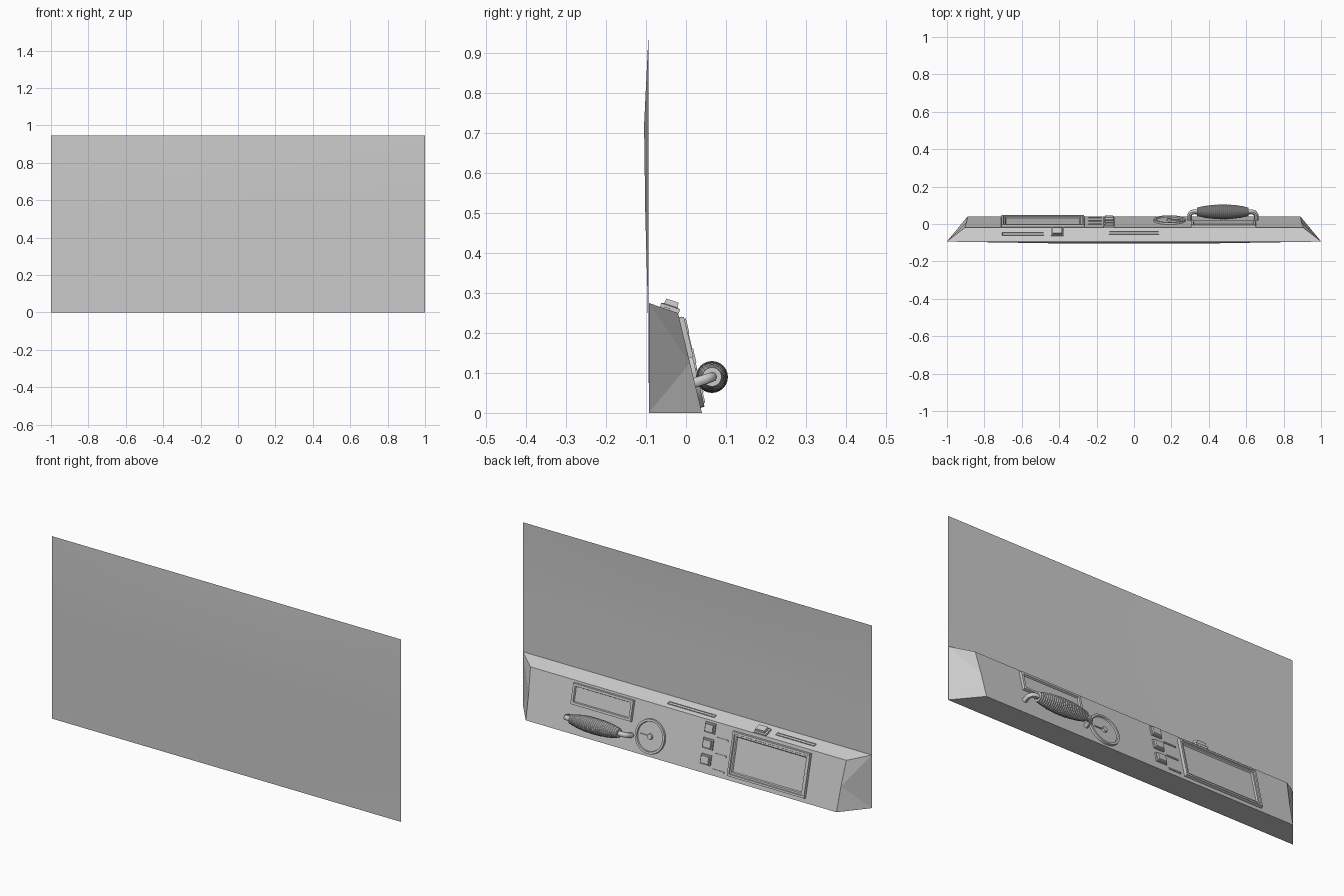
import bpy, bmesh, math
from mathutils import Vector

if "Cube" in bpy.data.objects:
    bpy.data.objects.remove(bpy.data.objects["Cube"])

grey = bpy.data.materials.new("light_grey")
grey.diffuse_color = (0.6, 0.6, 0.6, 1)
grey.use_nodes = True
grey.node_tree.nodes["Principled BSDF"].inputs["Base Color"].default_value = grey.diffuse_color


def finish(name, bm, smooth=None, fix=True):
    if fix:
        bmesh.ops.recalc_face_normals(bm, faces=bm.faces)
    mesh = bpy.data.meshes.new(name)
    bm.to_mesh(mesh)
    bm.free()
    ob = bpy.data.objects.new(name, mesh)
    bpy.context.collection.objects.link(ob)
    mesh.materials.append(grey)
    if smooth:
        bpy.context.view_layer.objects.active = ob
        ob.select_set(True)
        bpy.ops.object.shade_smooth_by_angle(angle=math.radians(smooth))
        ob.select_set(False)
    return ob


def bridge(bm, loops, caps=(True, True)):
    """Join rings of vertices with quads and close the chosen ends."""
    for a, b in zip(loops, loops[1:]):
        n = len(a)
        for i in range(n):
            j = (i + 1) % n
            bm.faces.new((a[i], a[j], b[j], b[i]))
    if caps[0]:
        bm.faces.new(loops[0][::-1])
    if caps[1]:
        bm.faces.new(loops[-1])


# Sloping surfaces of the console: origin, direction along slope, normal
REAR = (Vector((0, .04, 0)), Vector((0, -.06, .25)).normalized(), Vector((0, .25, .06)).normalized())
TOP = (Vector((0, -.02, .25)), Vector((0, -.073, .025)).normalized(), Vector((0, .025, .073)).normalized())


def stepped(name, surf, cx, cv, hx, hv, steps, sides=4):
    """Rectangular or round fitting made of (inset, height) rings on a slope."""
    o, v, n = surf
    bm = bmesh.new()
    loops = []
    for inset, h in steps:
        a, b = hx - inset, hv - inset
        if sides == 4:
            pts = [(-a, -b), (a, -b), (a, b), (-a, b)]
        else:
            pts = [(a * math.cos(2 * math.pi * i / sides), b * math.sin(2 * math.pi * i / sides))
                   for i in range(sides)]
        loops.append([bm.verts.new(o + Vector((cx + p, 0, 0)) + v * (cv + q) + n * h) for p, q in pts])
    bridge(bm, loops, (False, True))
    # Orient the shell so its cap faces away from the slope
    bm.normal_update()
    bm.faces.ensure_lookup_table()
    if bm.faces[-1].normal.dot(n) < 0:
        bmesh.ops.reverse_faces(bm, faces=bm.faces)
    return finish(name, bm, 30 if sides > 4 else None, fix=False)


# Windscreen: thin sheet bulging slightly forward
bm = bmesh.new()
rows = []
for z, bulge in ((0, 0), (.28, .002), (.5, .008), (.72, .011), (.945, 0)):
    rows.append([bm.verts.new((x, -.094 - (bulge if abs(x) < 1 else 0), z)) for x in (-1, -.333, .333, 1)])
for a, b in zip(rows, rows[1:]):
    for i in range(3):
        bm.faces.new((a[i], a[i + 1], b[i + 1], b[i]))
finish("windscreen", bm, 30, fix=False)

# Console body with tapered, faceted ends
bm = bmesh.new()
ends = []
for s in (1, -1):
    ends.append([bm.verts.new((s * x, y, z)) for x, y, z in
                 ((1, -.093, .275), (1, -.093, 0), (.89, .04, 0), (.895, .01, .125), (.905, -.02, .25))])
bridge(bm, ends, (False, False))
for a, b, c, m, r in ends:
    bm.faces.new((a, b, m))
    bm.faces.new((b, c, m))
    bm.faces.new((a, m, r))
finish("console_body", bm)

# Large screen with double frame
stepped("main_screen", REAR, -.4875, .131, .2225, .11,
        [(0, 0), (.002, .014), (.012, .014), (.014, .009), (.022, .009), (.026, .002)])

# Small display with frame
stepped("small_display", REAR, .478, .193, .174, .053,
        [(0, 0), (.002, .012), (.014, .012), (.017, .003)])

# Square push buttons and label bars
for i, z in enumerate((.215, .14, .065)):
    stepped(f"push_button_{i + 1}", REAR, -.133, z * 1.028, .029, .025,
            [(0, 0), (0, .007), (.005, .008), (.007, .016)])
    stepped(f"label_bar_{i + 1}", REAR, -.208, (z - .037) * 1.028, .034, .004, [(0, 0), (0, .004)])

# Round dial with hub and pointer
stepped("dial", REAR, .19, .098, .085, .085,
        [(0, 0), (.001, .01), (.012, .01), (.014, .003)], 36)
stepped("dial_hub", REAR, .19, .098, .015, .015, [(0, .003), (.002, .012)], 16)
stepped("dial_pointer", REAR, .222, .098, .026, .003, [(0, .003), (.001, .007)])

# Fittings along the top slope: centre slot, side vent, switch
stepped("centre_slot", TOP, 0, .03, .135, .009, [(0, 0), (.001, .004), (.003, .004), (.004, .001)])
stepped("side_vent", TOP, -.593, .035, .112, .009, [(0, 0), (.001, .004), (.003, .004), (.004, .001)])
stepped("top_switch", TOP, -.41, .023, .034, .025,
        [(0, 0), (0, .01), (.007, .012), (.009, .025)])

# Ribbed spindle grip
bm = bmesh.new()
loops = []
RIBS, SIDES = 26, 24
for i in range(2 * RIBS + 1):
    t = i / RIBS - 1
    r = .024 + .016 * (1 - abs(t) ** 2.2) - (.002 if i % 2 else 0)
    loops.append([bm.verts.new((.475 + .137 * t, .065 + r * math.cos(2 * math.pi * k / SIDES),
                                .09 + r * math.sin(2 * math.pi * k / SIDES))) for k in range(SIDES)])
bridge(bm, loops)
finish("handle_grip", bm)

# Bent handle arms from the grip back to the console
for s, side in ((1, "right"), (-1, "left")):
    cu = bpy.data.curves.new("arm_curve", 'CURVE')
    cu.dimensions = '3D'
    cu.bevel_depth = .013
    cu.bevel_resolution = 2
    cu.use_fill_caps = True
    path = ((.13, .065, .09), (.155, .065, .09), (.17, .06, .088), (.178, .048, .084), (.178, .018, .074))
    sp = cu.splines.new('POLY')
    sp.points.add(len(path) - 1)
    for p, (x, y, z) in zip(sp.points, path):
        p.co = (.475 + s * x, y, z, 1)
    tmp = bpy.data.objects.new("arm_tmp", cu)
    bpy.context.collection.objects.link(tmp)
    bpy.context.view_layer.update()
    bm = bmesh.new()
    bm.from_mesh(tmp.to_mesh())
    bmesh.ops.remove_doubles(bm, verts=bm.verts, dist=.0001)
    bpy.data.objects.remove(tmp)
    finish(f"handle_arm_{side}", bm, 45)
